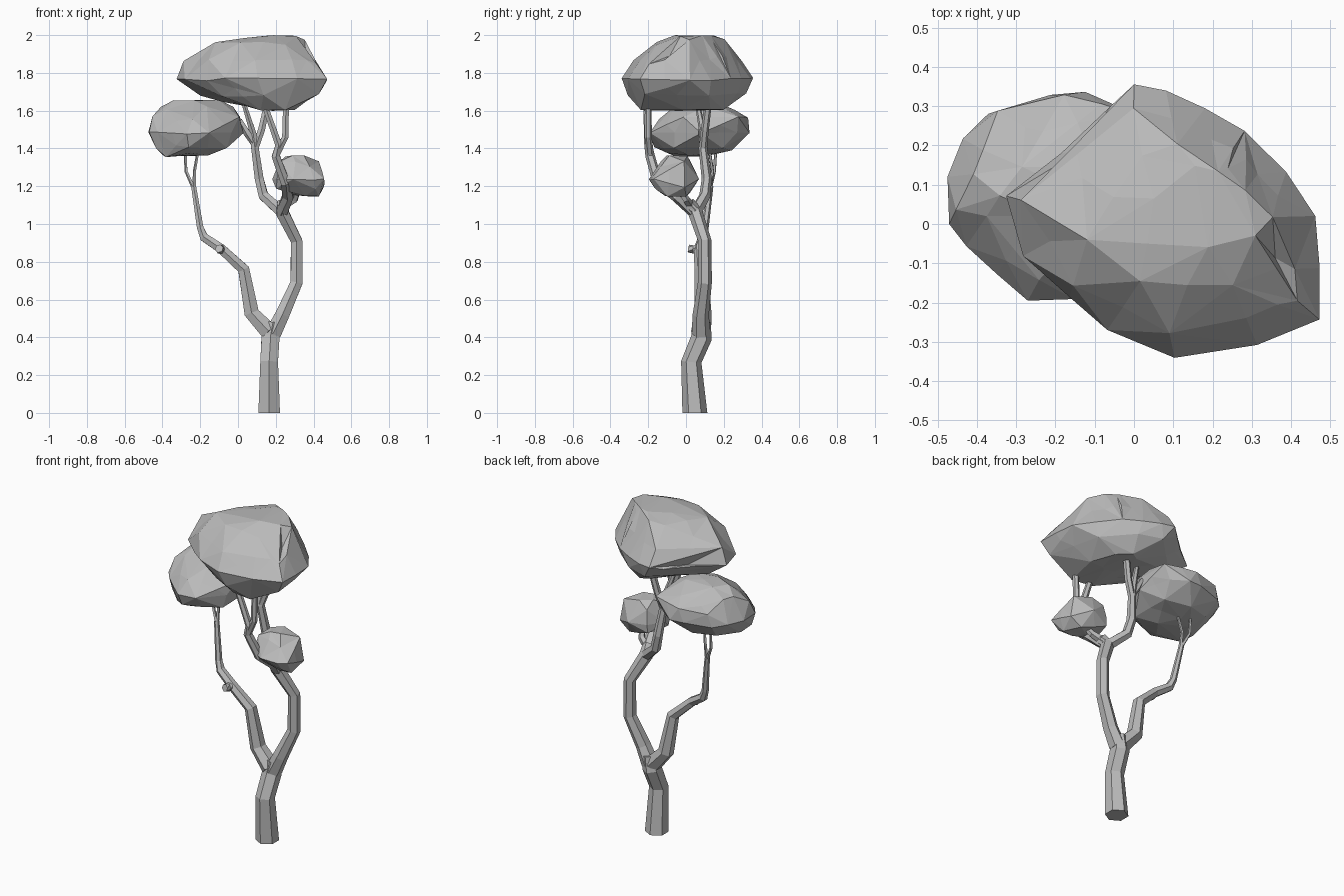
import bpy, bmesh, math, random
from mathutils import Vector

random.seed(4)
cube = bpy.data.objects.get("Cube")
if cube:
    bpy.data.objects.remove(cube)

grey = bpy.data.materials.new("plain grey")
grey.use_nodes = True
shade = (0.5, 0.5, 0.5, 1)
grey.diffuse_color = shade
grey.node_tree.nodes["Principled BSDF"].inputs["Base Color"].default_value = shade


def finish(name, bm):
    bmesh.ops.recalc_face_normals(bm, faces=bm.faces)
    mesh = bpy.data.meshes.new(name)
    bm.to_mesh(mesh)
    bm.free()
    mesh.materials.append(grey)
    obj = bpy.data.objects.new(name, mesh)
    bpy.context.collection.objects.link(obj)
    return obj


def limb(name, path, sides=6):
    """Faceted tapering tube; path holds (x, y, z, radius)."""
    bm = bmesh.new()
    pts = [Vector(p[:3]) for p in path]
    rings = []
    for i, p in enumerate(pts):
        along = pts[min(i + 1, len(pts) - 1)] - pts[max(i - 1, 0)]
        if p.z == 0:
            along = Vector((0, 0, 1))
        along.normalize()
        side = Vector((0, 1, 0)).cross(along).normalized()
        other = along.cross(side)
        ring = []
        for k in range(sides):
            a = math.tau * (k + 0.5) / sides
            ring.append(bm.verts.new(p + path[i][3] * (side * math.cos(a) + other * math.sin(a))))
        rings.append(ring)
    for low, high in zip(rings, rings[1:]):
        for k in range(sides):
            n = (k + 1) % sides
            bm.faces.new((low[k], low[n], high[n], high[k]))
    bm.faces.new(rings[0])
    bm.faces.new(rings[-1])
    return finish(name, bm)


def crown(name, outline, levels, jitter, longest, dents=()):
    """Faceted hull: the outline is fitted to a box (z, x0, x1, y0, y1) per level."""
    bm = bmesh.new()
    widest = max(levels, key=lambda v: v[2] - v[1])
    for i, level in enumerate(levels):
        z, x0, x1, y0, y1 = level
        points = outline if level is widest else outline[i % 2::2]
        xs, ys = zip(*points)
        for x, y in points:
            u = (x - min(xs)) / (max(xs) - min(xs))
            v = (y - min(ys)) / (max(ys) - min(ys))
            bm.verts.new((x0 + u * (x1 - x0), y0 + v * (y1 - y0),
                          z + random.uniform(-jitter, jitter)))
    hull = bmesh.ops.convex_hull(bm, input=bm.verts)
    spare = {g for g in hull["geom_interior"] + hull["geom_unused"]
             if isinstance(g, bmesh.types.BMVert)}
    bmesh.ops.delete(bm, geom=list(spare), context="VERTS")
    # Break long facets into uneven smaller ones
    long_edges = [e for e in bm.edges if e.calc_length() > longest]
    bmesh.ops.subdivide_edges(bm, edges=long_edges, cuts=1)
    bmesh.ops.triangulate(bm, faces=bm.faces)
    bm.normal_update()
    for vert in bm.verts:
        vert.co += vert.normal * random.uniform(-jitter, jitter) * 0.7
    # Small hollows between the leaf clumps
    for spot, depth in dents:
        vert = min(bm.verts, key=lambda v: (v.co - Vector(spot)).length)
        vert.co -= vert.normal * depth
    return finish(name, bm)


# Trunk and its two main limbs
limb("trunk", [(.165, .047, 0, .066), (.165, .028, .27, .054), (.172, .083, .4, .055),
               (.185, .085, .48, .046)])
limb("left_limb", [(.185, .08, .42, .05), (.235, .078, .52, .043), (.31, .1, .69, .037),
                   (.31, .1, .91, .035), (.235, .05, 1.06, .039), (.24, .01, 1.11, .037)])
limb("right_limb", [(.165, .08, .43, .053), (.072, .09, .53, .045), (.03, .08, .76, .035),
                    (-.09, .07, .87, .029), (-.18, .09, .93, .026), (-.2, .1, .98, .02),
                    (-.235, .13, 1.2, .015)])
limb("broken_stub", [(-.09, .07, .87, .024), (-.095, .04, .865, .024), (-.1, .015, .87, .022)])

# Twigs holding the right crown
limb("right_twig_outer", [(-.23, .125, 1.18, .011), (-.275, .15, 1.28, .009), (-.28, .16, 1.42, .007)], 5)
limb("right_twig_inner", [(-.23, .125, 1.18, .011), (-.23, .14, 1.28, .009), (-.205, .12, 1.42, .007)], 5)

# Rear branch with its forks
limb("rear_branch", [(.235, .05, 1.06, .034), (.135, .1, 1.15, .03), (.112, .11, 1.24, .027),
                     (.09, .09, 1.4, .023), (.08, .09, 1.48, .019), (.03, .06, 1.64, .013)])
limb("rear_fork", [(.09, .09, 1.4, .021), (.125, .1, 1.5, .021), (.16, .12, 1.66, .019)])
limb("rear_stub", [(.09, .09, 1.42, .018), (.05, .085, 1.48, .02), (.01, .08, 1.55, .014)], 5)

# Front branch with its fork
limb("front_branch", [(.235, .04, 1.07, .036), (.265, -.05, 1.15, .033), (.25, -.15, 1.22, .028),
                      (.2, -.19, 1.36, .025), (.215, -.2, 1.42, .021), (.13, -.21, 1.66, .017)])
limb("front_fork", [(.2, -.19, 1.36, .021), (.25, -.2, 1.46, .019), (.255, -.2, 1.66, .018)])
limb("side_twig", [(.23, .03, 1.09, .026), (.3, .0, 1.13, .02), (.33, -.06, 1.22, .015)], 5)

# Leaf crowns
crown("top_crown",
      [(-.06, .3), (0, .35), (.08, .345), (.18, .3), (.28, .24), (.38, .13), (.455, .02),
       (.47, -.245), (.31, -.31), (.1, -.345), (-.07, -.27), (-.17, -.19), (-.28, -.08), (-.32, .07)],
      [(1.61, .05, .3, -.24, .2), (1.685, -.2, .43, -.31, .32), (1.765, -.32, .475, -.345, .35),
       (1.86, -.285, .42, -.28, .29), (1.965, -.12, .35, -.17, .2), (2.0, .05, .31, -.06, .15)],
      .01, .24, [((.2, -.15, 1.94), .025), ((.4, -.03, 1.86), .03), ((-.16, .2, 1.77), .04)])
crown("right_crown",
      [(-.475, .12), (-.47, 0), (-.43, -.06), (-.27, -.2), (-.15, -.19), (-.03, -.06), (.03, .08),
       (-.03, .27), (-.12, .34), (-.21, .33), (-.3, .28), (-.37, .28), (-.44, .22)],
      [(1.365, -.4, -.16, -.1, .13), (1.4, -.43, -.06, -.17, .24), (1.48, -.475, .025, -.2, .34),
       (1.56, -.45, .01, -.14, .33), (1.615, -.41, -.03, -.06, .26), (1.65, -.34, -.1, .02, .16)],
      .008, .19, [((-.25, .27, 1.58), .025)])

# Small crown, squarish and tapering upward
clump = [(1, -.8), (.9, .4), (.2, 1), (-.6, .8), (-1, .1), (-.8, -.6), (-.2, -1), (.6, -.95)]
crown("small_crown", clump,
      [(1.15, .31, .43, -.11, .0), (1.19, .2, .455, -.16, .04), (1.235, .18, .458, -.2, .07),
       (1.325, .22, .425, -.15, .03), (1.36, .25, .35, -.1, .01)], .006, .15,
      [((.4, -.14, 1.3), .025)])
